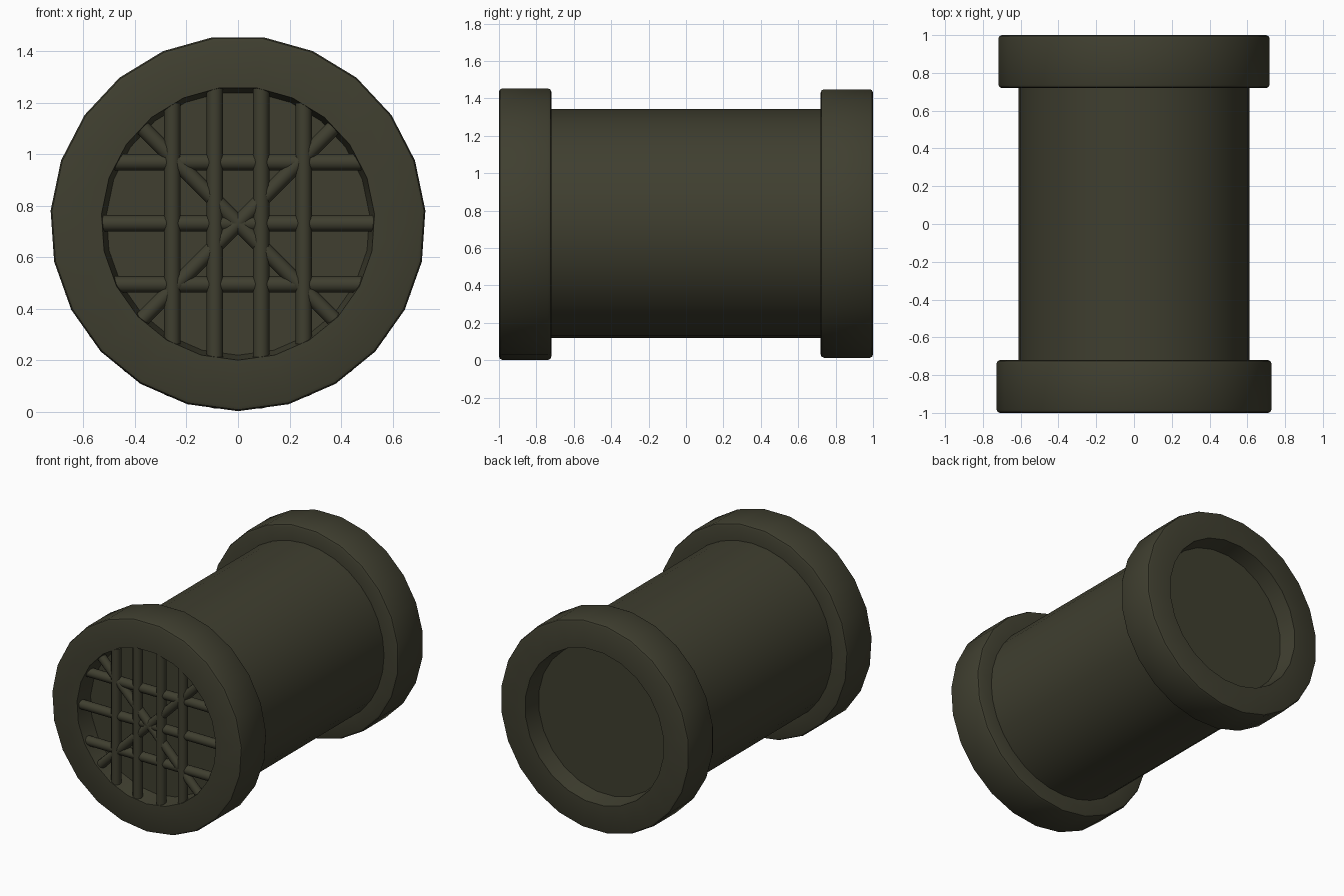
import bpy, bmesh, math
from mathutils import Vector, Matrix

if "Cube" in bpy.data.objects:
    bpy.data.objects.remove(bpy.data.objects["Cube"])

CZ = 0.731
mat = bpy.data.materials.new("dark olive")
mat.diffuse_color = (0.05, 0.049, 0.029, 1)
mat.use_nodes = True
mat.node_tree.nodes["Principled BSDF"].inputs["Base Color"].default_value = mat.diffuse_color


def finish(name, bm):
    bmesh.ops.recalc_face_normals(bm, faces=bm.faces)
    me = bpy.data.meshes.new(name)
    bm.to_mesh(me)
    bm.free()
    ob = bpy.data.objects.new(name, me)
    bpy.context.collection.objects.link(ob)
    me.materials.append(mat)
    bpy.ops.object.select_all(action='DESELECT')
    ob.select_set(True)
    bpy.context.view_layer.objects.active = ob
    bpy.ops.object.shade_smooth_by_angle(angle=math.radians(35))
    return ob


def lathe(name, profile, n, start):
    """Spin a closed (radius, y) profile around the pipe axis."""
    bm = bmesh.new()
    rings = []
    for i in range(n):
        a = start + 2 * math.pi * i / n
        rings.append([bm.verts.new((r * math.cos(a), y, CZ + r * math.sin(a)))
                      for r, y in profile])
    m = len(profile)
    for i in range(n):
        p, q = rings[i], rings[(i + 1) % n]
        for j in range(m):
            k = (j + 1) % m
            bm.faces.new((p[j], p[k], q[k], q[j]))
    return finish(name, bm)


def rod(name, a, b, r, n):
    """Capped cylinder from point a to point b."""
    a, b = Vector(a), Vector(b)
    d = b - a
    rot = d.to_track_quat('Z', 'Y').to_matrix().to_4x4()
    bm = bmesh.new()
    bmesh.ops.create_cone(bm, cap_ends=True, segments=n, radius1=r, radius2=r,
                          depth=d.length,
                          matrix=Matrix.Translation((a + b) / 2) @ rot)
    return finish(name, bm)


# pipe body, its end caps form the floors of both recesses
rod("pipe_body", (0, -0.88, CZ), (0, 0.88, CZ), 0.612, 32)

# flange collars with softened outer edges and slightly tapered openings
R, H, B = 0.729, 0.531, 0.018
for name, s, n, start in (("front_collar", -1, 23, -math.pi / 2),
                          ("back_collar", 1, 24, math.pi / 24)):
    r = R if s < 0 else R - 0.005
    lathe(name, [(H, s * 1.0), (r - B, s * 1.0), (r - B * 0.3, s * (1 - B * 0.3)),
                 (r, s * (1 - B)), (r, s * (0.72 + B)),
                 (r - B * 0.3, s * (0.72 + B * 0.3)), (r - B, s * 0.72),
                 (0.6, s * 0.72), (0.51, s * 0.87)], n, start)

# grille: vertical, horizontal and diagonal bars
L = 0.533
for i, x in enumerate((-0.255, -0.09, 0.09, 0.255)):
    h = math.sqrt(L * L - x * x)
    rod(f"vertical_bar_{i}", (x, -0.965, CZ - h), (x, -0.965, CZ + h), 0.032, 12)
for i, z in enumerate((-0.237, 0, 0.237)):
    h = math.sqrt(L * L - z * z) + 0.005
    rod(f"horizontal_bar_{i}", (-h, -0.955, CZ + z), (h, -0.955, CZ + z), 0.032, 12)
for i, s in enumerate((-1, 1)):
    e = 0.381
    rod(f"diagonal_bar_{i}", (-e * s, -0.96, CZ - e), (e * s, -0.96, CZ + e), 0.03, 12)
